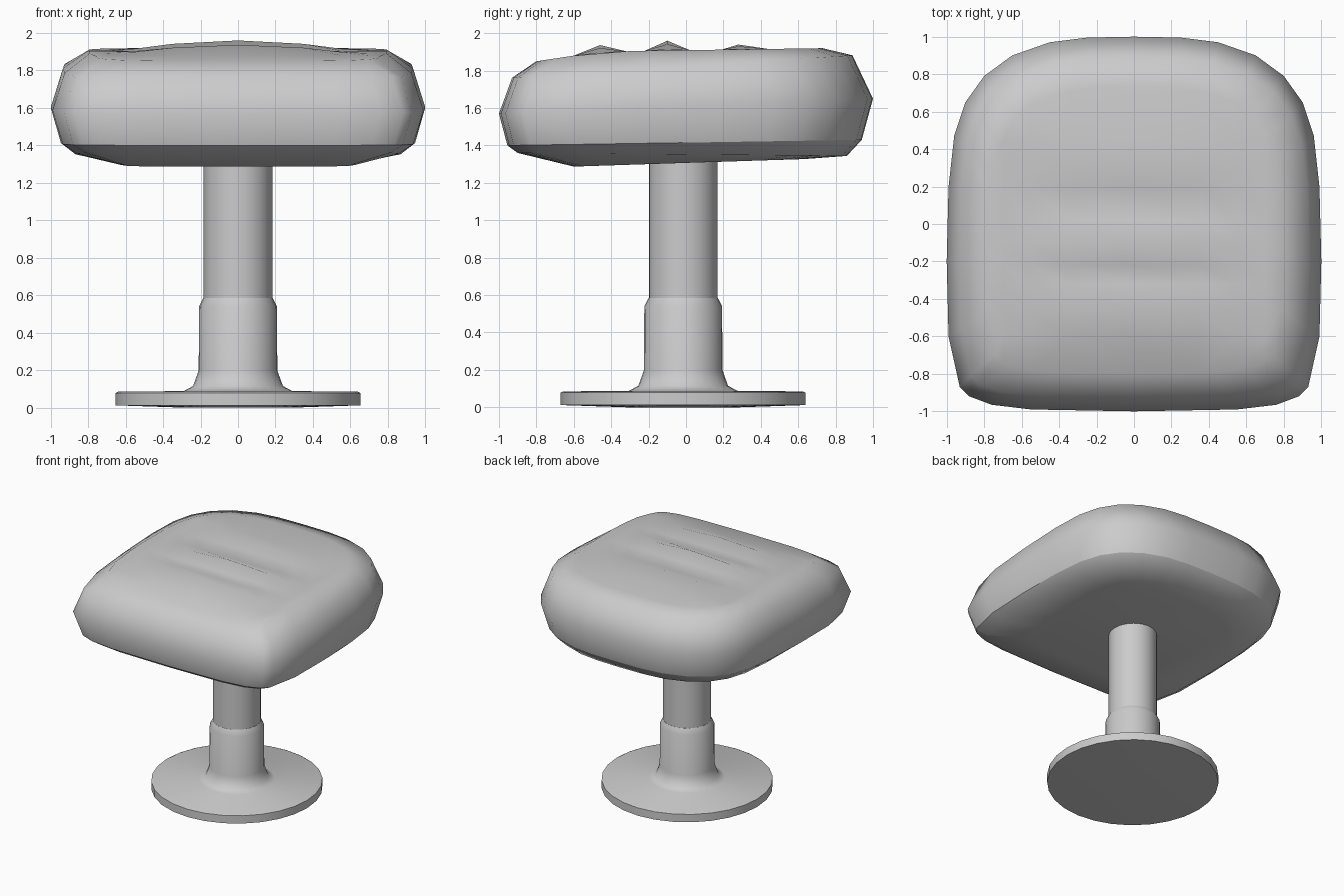
import bpy, bmesh, math

if "Cube" in bpy.data.objects:
    bpy.data.objects.remove(bpy.data.objects["Cube"])


def link(name, bm):
    bmesh.ops.recalc_face_normals(bm, faces=bm.faces)
    mesh = bpy.data.meshes.new(name)
    bm.to_mesh(mesh)
    bm.free()
    obj = bpy.data.objects.new(name, mesh)
    bpy.context.collection.objects.link(obj)
    return obj


def interp(points, t):
    if t <= points[0][0]:
        return points[0][1]
    for (a, va), (b, vb) in zip(points, points[1:]):
        if t <= b:
            return va + (vb - va) * (t - a) / (b - a)
    return points[-1][1]


def bridge(bm, a, b):
    n = len(a)
    return [bm.faces.new((a[i], a[(i + 1) % n], b[(i + 1) % n], b[i])) for i in range(n)]


# Seat cushion: half outline seen from above, mirrored in x
half = [(0, 1), (.25, .995), (.45, .97), (.65, .9), (.8, .79), (.9, .65), (.96, .47),
        (.99, .2), (1, -.2), (.99, -.6), (.93, -.87), (.88, -.92), (.76, -.965),
        (.55, -.99), (0, -1)]
outline = half + [(-x, y) for x, y in half[-2:0:-1]]

# Levels: x scale, front scale, back scale, height, tilt along y
TOP_Z = 1.9
levels = [(.63, .60, .63, 1.307, .02),
          (.87, .90, .86, 1.352, -.008),
          (.945, .955, .94, 1.415, .015),
          (1, 1, 1, 1.61, .04),
          (.935, .93, .89, 1.822, .06),
          (.80, .80, .73, TOP_Z, 0)]
bm = bmesh.new()
rings = [[bm.verts.new((x * sx, y * (sb if y > 0 else sf), z + tilt * y)) for x, y in outline]
         for sx, sf, sb, z, tilt in levels]
for a, b in zip(rings, rings[1:]):
    bridge(bm, a, b)
bm.faces.new(rings[0])
top = bm.faces.new(rings[-1])

# Sharp seam around the underside
seam = rings[2]
for i, v in enumerate(seam):
    bm.edges.get((v, seam[i - 1])).smooth = False

# Cut the top into strips and raise three padded ribs
ribs = [(-.6, 0), (-.46, .045), (-.32, 0), (-.22, 0), (-.1, .052), (.02, 0),
        (.19, 0), (.28, .026), (.44, 0)]
slope = [(-.8, 1.85), (-.6, 1.88), (-.3, 1.905), (.73, 1.92)]
fade = [(0, 1), (.35, .65), (.55, .15), (.7, 0)]
geom = [top] + list(top.edges) + list(top.verts)
cuts = [((0, y, TOP_Z), (0, 1, 0)) for y, _ in ribs]
cuts += [((s * x, 0, TOP_Z), (1, 0, 0)) for x in (.35, .55, .7) for s in (-1, 1)]
cuts.append(((0, 0, TOP_Z), (1, 0, 0)))
for co, no in cuts:
    geom = bmesh.ops.bisect_plane(bm, geom=geom, dist=1e-5, plane_co=co, plane_no=no)["geom"]
for v in bm.verts:
    if v.co.z > TOP_Z - .004:
        v.co.z = interp(slope, v.co.y) + interp(ribs, v.co.y) * interp(fade, abs(v.co.x))
for f in bm.faces:
    f.smooth = True
link("seat_cushion", bm)


# Lathed pedestal parts
def lathe(name, profile, sides):
    bm = bmesh.new()
    loops = [[bm.verts.new((r * math.cos(2 * math.pi * i / sides),
                            r * math.sin(2 * math.pi * i / sides) - .015, z))
              for i in range(sides)] for r, z in profile]
    for a, b in zip(loops, loops[1:]):
        bridge(bm, a, b)
    bm.faces.new(loops[0])
    bm.faces.new(loops[-1])
    obj = link(name, bm)
    bpy.ops.object.select_all(action='DESELECT')
    obj.select_set(True)
    bpy.context.view_layer.objects.active = obj
    bpy.ops.object.shade_smooth_by_angle(angle=math.radians(50))
    return obj


# Floor plate with flared collar and lower sleeve, then the post
lathe("base_and_sleeve", [(.3, 0), (.655, .012), (.655, .078), (.64, .085), (.29, .088),
                          (.24, .115), (.22, .17), (.21, .2), (.208, .54), (.185, .585)], 28)
lathe("post", [(.184, .5), (.184, 1.33)], 28)
